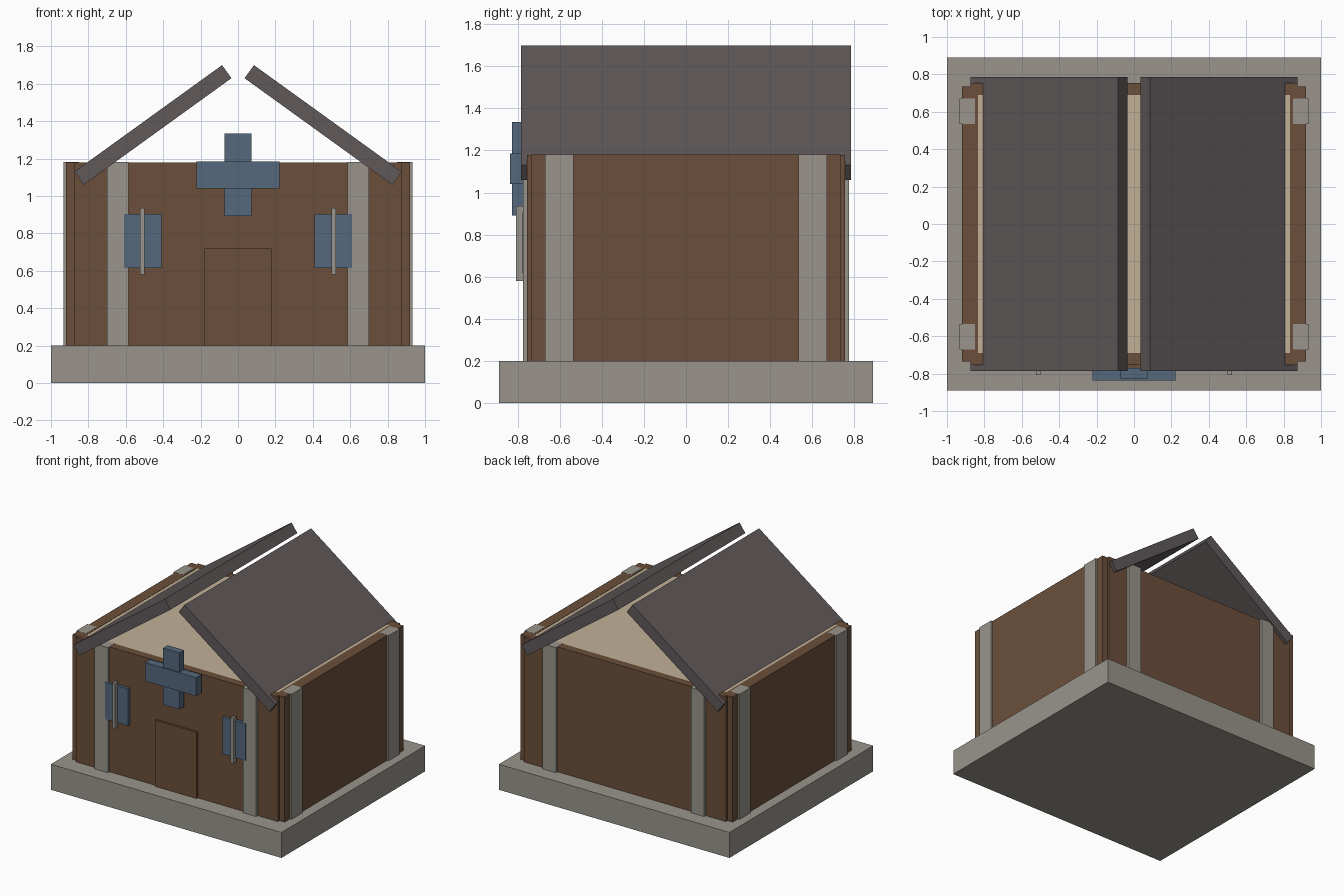
import bpy
import math

default_cube = bpy.data.objects.get("Cube")
if default_cube:
    bpy.data.objects.remove(default_cube, do_unlink=True)


def material(name, rgb):
    m = bpy.data.materials.new(name)
    m.use_nodes = True
    m.diffuse_color = (*rgb, 1)
    m.node_tree.nodes["Principled BSDF"].inputs["Base Color"].default_value = (*rgb, 1)
    return m


BROWN = material("brown timber", (0.147, 0.078, 0.043))
STONE = material("warm grey stone", (0.319, 0.301, 0.263))
BLUE = material("slate blue", (0.089, 0.140, 0.205))
ROOF = material("dark roof grey", (0.116, 0.098, 0.100))
CREAM = material("cream plaster", (0.538, 0.434, 0.307))


def box(name, mat, x, y, z):
    """Box from (min, max) ranges along each axis."""
    ranges = (x, y, z)
    bpy.ops.mesh.primitive_cube_add(size=1, location=[(a + b) / 2 for a, b in ranges])
    ob = bpy.context.object
    ob.name = name
    ob.scale = [abs(b - a) for a, b in ranges]
    ob.data.materials.append(mat)
    return ob


def mirrored(side, a, b):
    return tuple(sorted((side * a, side * b)))


BASE, TOP = 0.2, 1.18

# Plinth and ceiling
box("plinth", STONE, (-1, 1), (-0.89, 0.89), (0, BASE))
box("ceiling", CREAM, (-0.84, 0.84), (-0.695, 0.695), (1.08, TOP - 0.002))

# Walls
for side, label in ((-1, "right"), (1, "left")):
    box(f"{label}_wall", BROWN, mirrored(side, 0.835, 0.92), (-0.735, 0.735), (BASE, TOP))
for side, label in ((-1, "front"), (1, "back")):
    box(f"{label}_wall", BROWN, (-0.875, 0.875), mirrored(side, 0.69, 0.755), (BASE, TOP - 0.001))

# Pillars let into all four walls
for sx, lr in ((-1, "right"), (1, "left")):
    for sy, fb in ((-1, "front"), (1, "back")):
        box(f"{fb}_{lr}_end_pillar", STONE, mirrored(sx, 0.585, 0.70),
            mirrored(sy, 0.69, 0.775), (BASE, TOP + 0.001))
        box(f"{fb}_{lr}_side_pillar", STONE, mirrored(sx, 0.85, 0.933),
            mirrored(sy, 0.535, 0.67), (BASE, TOP + 0.001))

# Roof slabs, open along the ridge
pitch = math.atan2(0.57, 0.79)
for side, label in ((-1, "right"), (1, "left")):
    slab = box(f"{label}_roof_slab", ROOF, (-0.487, 0.487), (-0.785, 0.785), (-0.043, 0.043))
    slab.location = (side * 0.455, 0, 1.38)
    slab.rotation_euler.y = side * pitch

# Door
box("door", BROWN, (-0.18, 0.18), (-0.77, -0.74), (BASE, 0.72))

# Windows with a centre bar
for side, label in ((-1, "right"), (1, "left")):
    box(f"{label}_window", BLUE, mirrored(side, 0.41, 0.61), (-0.778, -0.74), (0.615, 0.905))
    box(f"{label}_window_bar", STONE, mirrored(side, 0.50, 0.525), (-0.807, -0.77), (0.58, 0.935))

# Cross sign over the door
box("cross_upright", BLUE, (-0.072, 0.072), (-0.827, -0.77), (0.892, 1.335))
box("cross_arm", BLUE, (-0.223, 0.223), (-0.836, -0.77), (1.04, 1.185))
